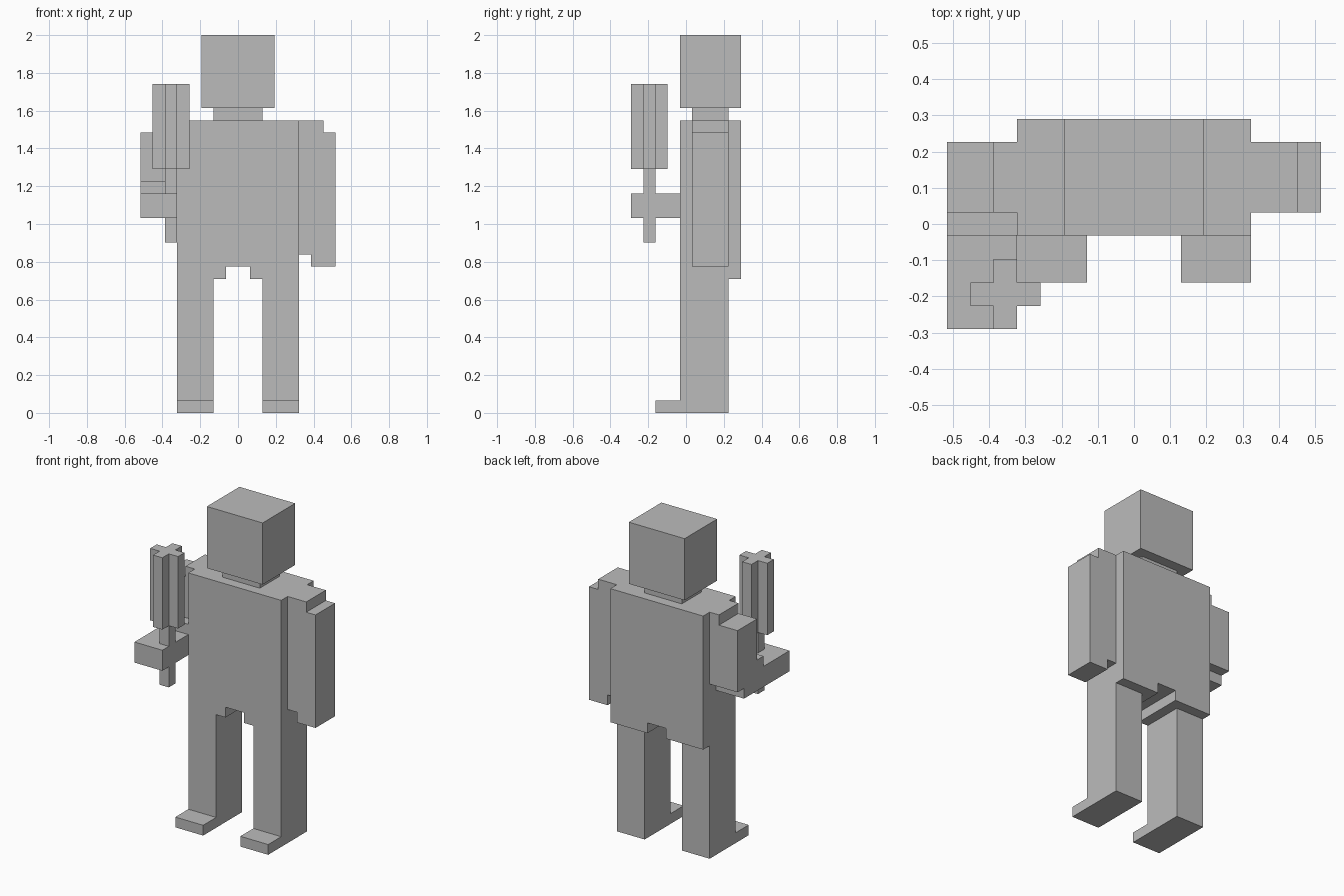
import bpy
import bmesh
from mathutils import Vector

cube = bpy.data.objects.get("Cube")
if cube:
    bpy.data.objects.remove(cube, do_unlink=True)

U = 2 / 31  # one block of the grid

grey = bpy.data.materials.new("plain grey")
grey.use_nodes = True
colour = (0.5, 0.5, 0.5, 1)
grey.diffuse_color = colour
grey.node_tree.nodes["Principled BSDF"].inputs["Base Color"].default_value = colour


def prism(name, axis, profile, start, end):
    """Extrude a profile (in the two other axes, in blocks) along an axis."""
    bm = bmesh.new()
    verts = []
    for a, b in profile:
        co = [a, b]
        co.insert(axis, start)
        verts.append(bm.verts.new(Vector(co) * U))
    face = bm.faces.new(verts)
    moved = bmesh.ops.extrude_face_region(bm, geom=[face])["geom"]
    offset = Vector((0, 0, 0))
    offset[axis] = (end - start) * U
    bmesh.ops.translate(bm, vec=offset,
                        verts=[g for g in moved if isinstance(g, bmesh.types.BMVert)])
    bmesh.ops.recalc_face_normals(bm, faces=bm.faces)
    mesh = bpy.data.meshes.new(name)
    bm.to_mesh(mesh)
    bm.free()
    mesh.materials.append(grey)
    obj = bpy.data.objects.new(name, mesh)
    bpy.context.collection.objects.link(obj)
    return obj


def box(name, x, y, z):
    rect = [(x[0], y[0]), (x[1], y[0]), (x[1], y[1]), (x[0], y[1])]
    return prism(name, 2, rect, *z)


X, Y, Z = range(3)

# Head and neck
box("head", (-3, 3), (-0.5, 4.5), (25, 31))
box("neck", (-2, 2), (0.5, 3.5), (24, 25))

# Torso with a notch between the legs
prism("torso", Y, [(-5, 11), (-1, 11), (-1, 12), (1, 12), (1, 11),
                   (5, 11), (5, 24), (-5, 24)], -0.5, 4.5)

# Legs with flat feet
leg = [(-2.5, 0), (3.5, 0), (3.5, 11), (-0.5, 11), (-0.5, 1), (-2.5, 1)]
prism("right_leg", X, leg, -5, -2)
prism("left_leg", X, leg, 2, 5)

# Left arm hanging straight down
prism("left_arm", Y, [(5, 13), (6, 13), (6, 12), (8, 12), (8, 23),
                      (7, 23), (7, 24), (5, 24)], 0.5, 3.5)

# Right arm bent forward at the elbow
prism("right_arm", X, [(3.5, 23), (0.5, 23), (0.5, 19), (-0.5, 19), (-0.5, 18),
                       (-4.5, 18), (-4.5, 16), (2.5, 16), (2.5, 17), (3.5, 17)], -8, -5)
box("right_shoulder", (-6, -5), (0.5, 3.5), (23, 24))

# Club held in the right hand: lower and upper handle, cross-shaped head
for name, z in (("handle_end", (14, 16)), ("handle", (18, 20))):
    box(name, (-6, -5), (-3.5, -2.5), z)
quarter = [(0.5, 0.5), (0.5, 1.5), (-0.5, 1.5)]
cross = []
for _ in range(4):
    cross += [(-5.5 + a, -3 + b) for a, b in quarter]
    quarter = [(-b, a) for a, b in quarter]
prism("club_head", Z, cross, 20, 27)
